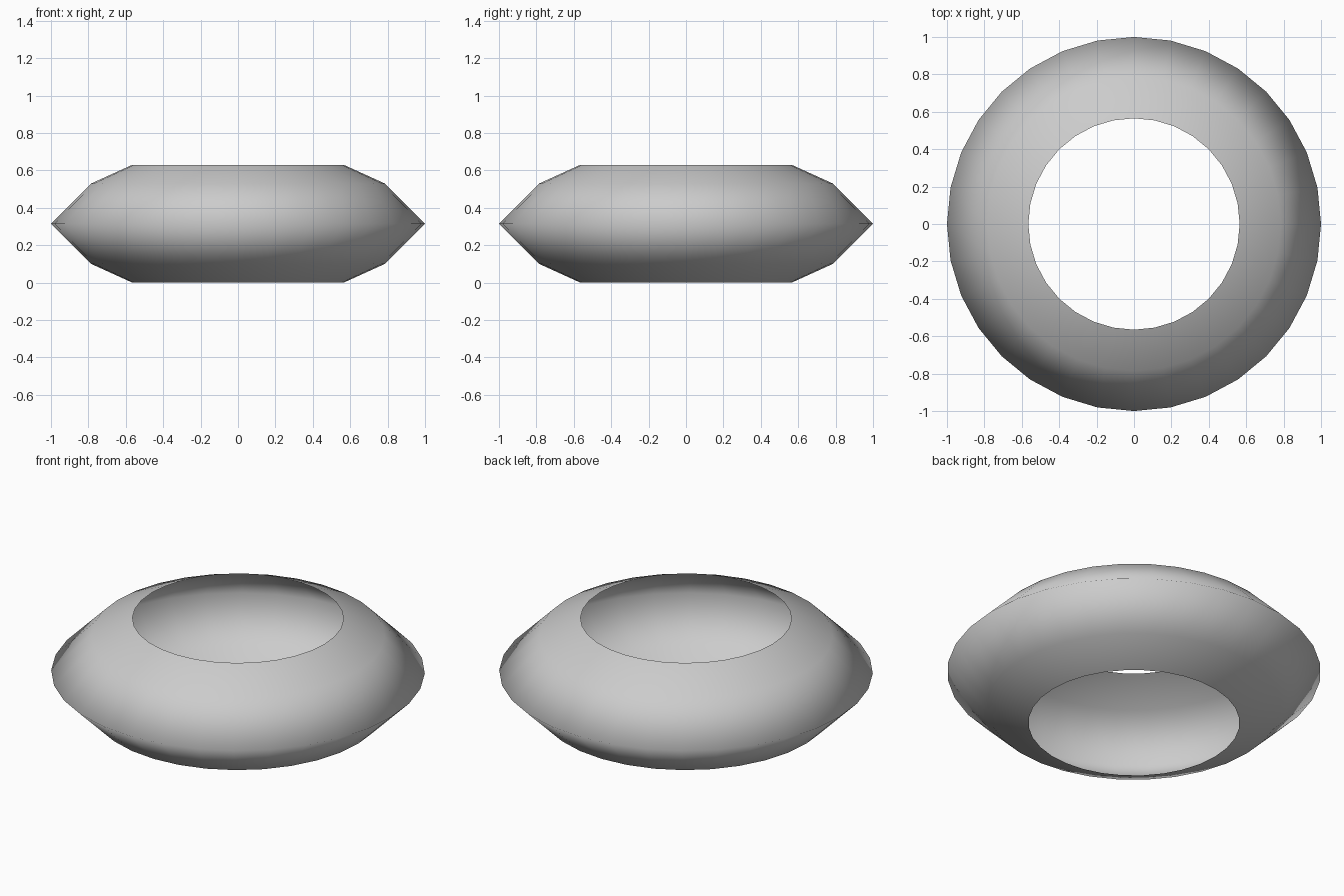
import bpy, bmesh
from math import cos, sin, tau

if "Cube" in bpy.data.objects:
    bpy.data.objects.remove(bpy.data.objects["Cube"])

SIDES = 32
# open outer profile (radius, height), bottom rim to top rim
PROFILE = [(0.565, 0.0), (0.785, 0.1), (1.0, 0.315), (0.785, 0.53), (0.565, 0.63)]

# hollow ring shell, open along the inside of the hole
bm = bmesh.new()
rings = [[bm.verts.new((r * cos(tau * i / SIDES), r * sin(tau * i / SIDES), z))
          for i in range(SIDES)] for r, z in PROFILE]
for low, high in zip(rings, rings[1:]):
    for i in range(SIDES):
        j = (i + 1) % SIDES
        face = bm.faces.new((low[i], low[j], high[j], high[i]))
        face.smooth = True

mesh = bpy.data.meshes.new("ring_shell")
bm.to_mesh(mesh)
bm.free()
bpy.context.collection.objects.link(bpy.data.objects.new("ring_shell", mesh))
